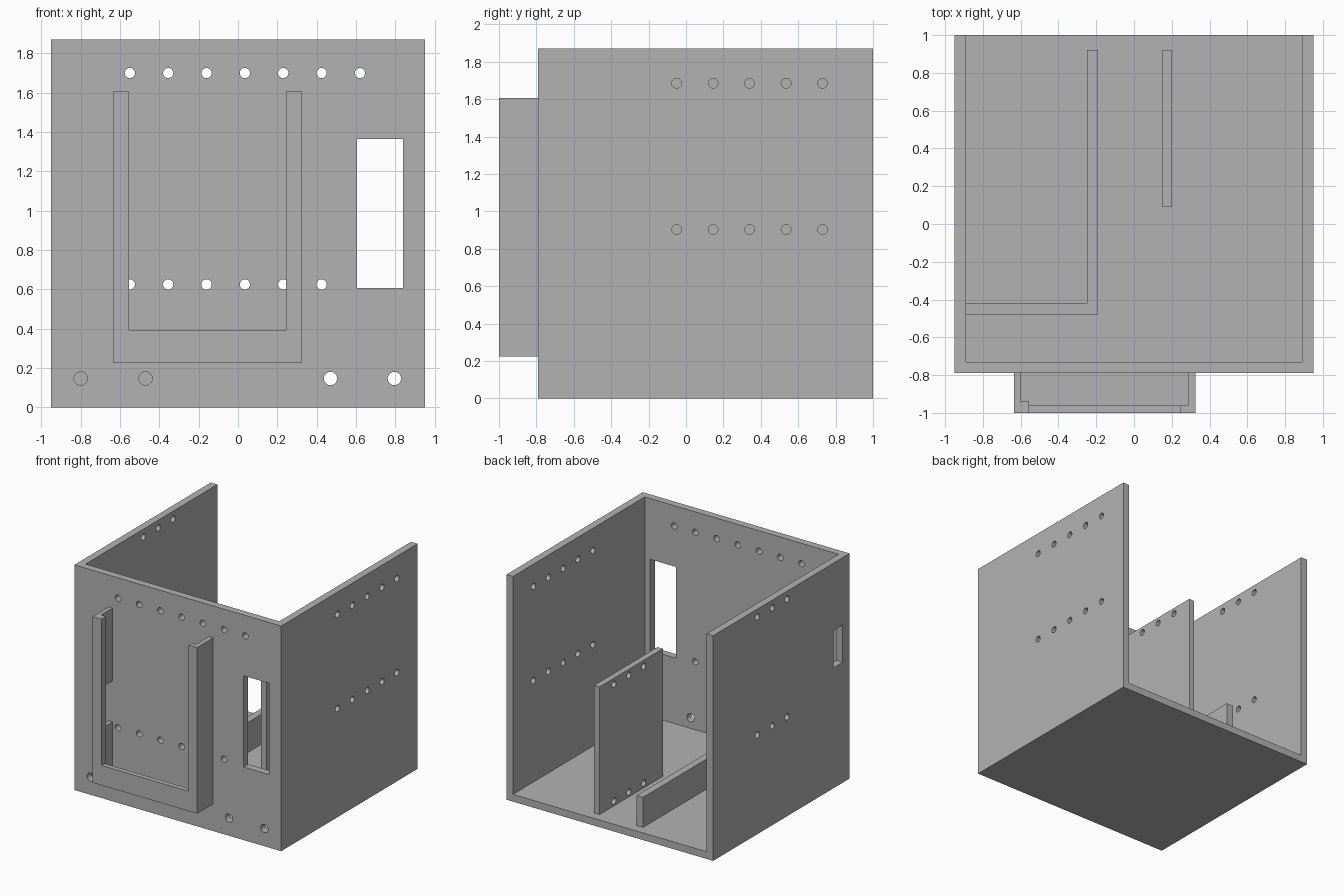
import bpy
import math

cube = bpy.data.objects.get("Cube")
if cube:
    bpy.data.objects.remove(cube, do_unlink=True)

grey = bpy.data.materials.new("plain_grey")
grey.use_nodes = True
colour = (0.45, 0.45, 0.45, 1)
grey.diffuse_color = colour
grey.node_tree.nodes["Principled BSDF"].inputs["Base Color"].default_value = colour


def box(name, x, y, z):
    """Box from (min, max) ranges on each axis."""
    bpy.ops.mesh.primitive_cube_add(size=1, location=[sum(r) / 2 for r in (x, y, z)])
    ob = bpy.context.object
    ob.name = name
    ob.scale = [r[1] - r[0] for r in (x, y, z)]
    bpy.ops.object.transform_apply(location=True, rotation=False, scale=True)
    ob.data.materials.append(grey)
    return ob


def cut(target, cutter):
    """Subtract the cutter and discard it."""
    mod = target.modifiers.new("cut", 'BOOLEAN')
    mod.operation = 'DIFFERENCE'
    mod.solver = 'EXACT'
    mod.object = cutter
    bpy.context.view_layer.objects.active = target
    bpy.ops.object.modifier_apply(modifier=mod.name)
    bpy.data.objects.remove(cutter, do_unlink=True)


def cut_box(target, x, y, z):
    cut(target, box("cutter", x, y, z))


def cut_holes(target, axis, at, positions, z, radius=0.026):
    """Row of round holes through a panel lying across the given axis."""
    for p in positions:
        place, turn = ((at, p, z), (0, math.pi / 2, 0)) if axis == 'x' else ((p, at, z), (math.pi / 2, 0, 0))
        bpy.ops.mesh.primitive_cylinder_add(vertices=32, radius=radius, depth=0.16,
                                            location=place, rotation=turn)
        bpy.context.object.data.materials.append(grey)
        cut(target, bpy.context.object)


def finish(ob):
    bpy.ops.object.select_all(action='DESELECT')
    ob.select_set(True)
    bpy.context.view_layer.objects.active = ob
    bpy.ops.object.shade_smooth_by_angle(angle=math.radians(30))


def row(start, count):
    return [start + 0.195 * i for i in range(count)]


# Enclosure: floor, front and two sides, open at the top and back
case = box("enclosure", (-0.95, 0.95), (-0.79, 1), (0, 1.87))
cut_box(case, (-0.89, 0.89), (-0.73, 1.2), (0.06, 2))

# Front panel: window, two ventilation rows, four larger low holes
cut_box(case, (0.605, 0.84), (-0.9, -0.6), (0.607, 1.365))
cut_holes(case, 'y', -0.76, row(-0.55, 7), 1.7)
cut_holes(case, 'y', -0.76, row(-0.55, 6), 0.625)
cut_holes(case, 'y', -0.76, (-0.8, -0.47, 0.47, 0.795), 0.147, 0.034)

# Left side holes
for z in (1.685, 0.903):
    cut_holes(case, 'x', 0.92, row(-0.05, 5), z)

# Right side holes and cable slot
for z in (1.805, 0.825):
    cut_holes(case, 'x', -0.92, row(0.03, 3), z)
cut_box(case, (-1, -0.8), (-0.7, -0.58), (1.0, 1.31))
finish(case)

# U-shaped holder on the front, with lips and a side slot
holder = box("front_holder", (-0.635, 0.325), (-1, -0.79), (0.225, 1.605))
cut_box(holder, (-0.6, 0.285), (-0.94, -0.7), (0.265, 1.8))
cut_box(holder, (-0.555, 0.285), (-0.96, -0.7), (0.265, 1.8))
cut_box(holder, (-0.555, 0.245), (-1.1, -0.7), (0.39, 1.8))
cut_box(holder, (-0.7, -0.58), (-0.94, -0.7), (0.66, 1.0))

# Tall inner divider with holes along top and bottom
divider = box("tall_divider", (0.15, 0.2), (0.09, 0.92), (0.06, 1.12))
for z in (1.07, 0.1):
    cut_holes(divider, 'x', 0.175, row(0.34, 3), z)
finish(divider)

# Low L-shaped partition inside the right half
partition = box("low_partition", (-0.89, -0.19), (-0.48, 0.92), (0.06, 0.31))
cut_box(partition, (-1, -0.25), (-0.42, 1.1), (0, 0.5))
